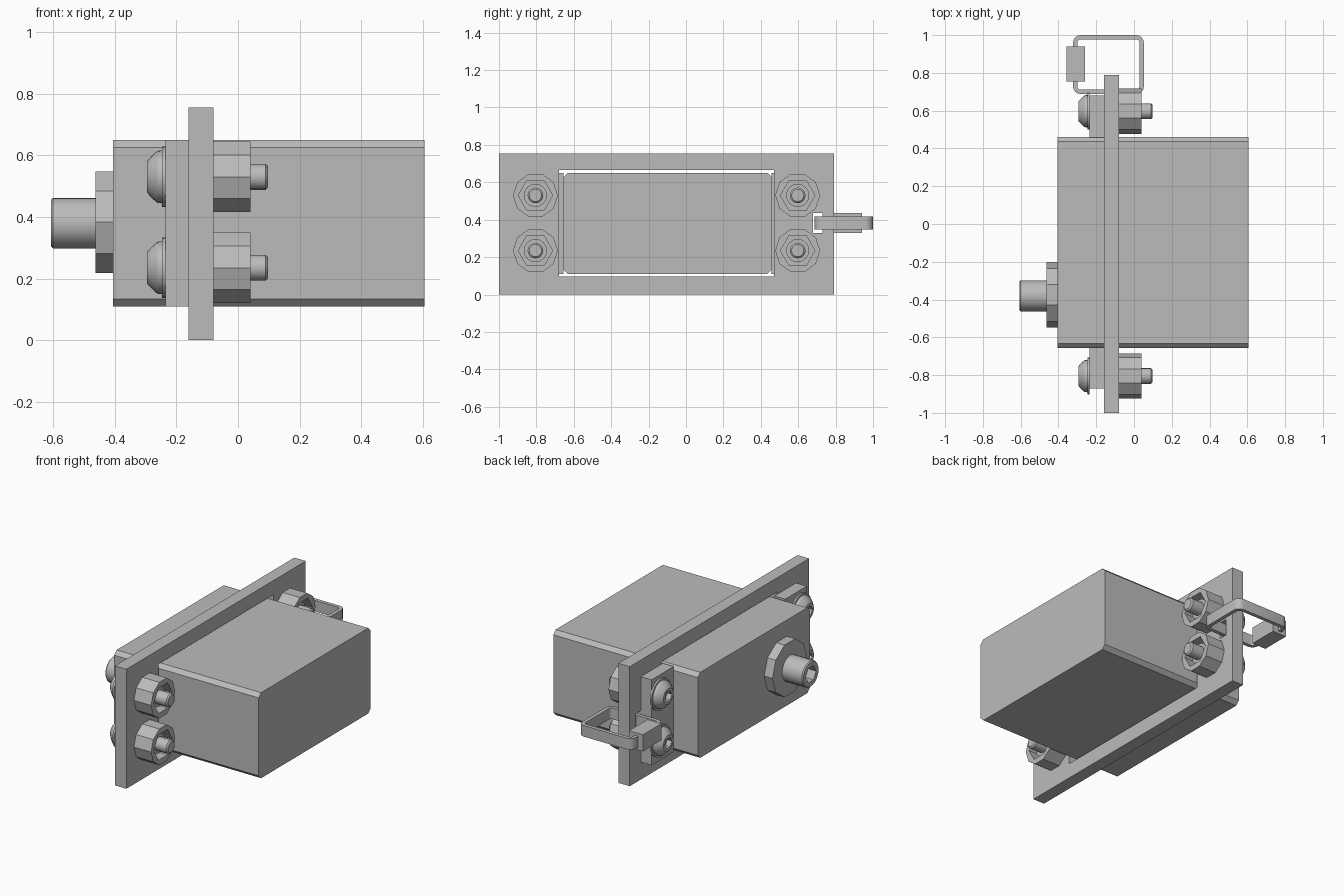
import bpy, bmesh
from math import sin, cos, pi, radians

cube = bpy.data.objects.get("Cube")
if cube:
    bpy.data.objects.remove(cube, do_unlink=True)

grey = bpy.data.materials.new("plain grey")
grey.use_nodes = True
COLOUR = (0.5, 0.5, 0.5, 1)
grey.diffuse_color = COLOUR
grey.node_tree.nodes["Principled BSDF"].inputs["Base Color"].default_value = COLOUR


def finish(name, bm):
    bmesh.ops.recalc_face_normals(bm, faces=bm.faces)
    mesh = bpy.data.meshes.new(name)
    bm.to_mesh(mesh)
    bm.free()
    mesh.materials.append(grey)
    obj = bpy.data.objects.new(name, mesh)
    bpy.context.collection.objects.link(obj)
    return obj


def activate(obj):
    bpy.ops.object.select_all(action='DESELECT')
    obj.select_set(True)
    bpy.context.view_layer.objects.active = obj


def smooth(obj):
    activate(obj)
    bpy.ops.object.shade_smooth_by_angle(angle=radians(30))


def box(name, x, y, z, chamfer=0):
    """Box from (min, max) ranges; chamfer cuts the edges running along x."""
    bm = bmesh.new()
    bmesh.ops.create_cube(bm, size=1)
    for v in bm.verts:
        v.co = [r[0] if c < 0 else r[1] for c, r in zip(v.co, (x, y, z))]
    if chamfer:
        edges = [e for e in bm.edges
                 if abs(e.verts[0].co.x - e.verts[1].co.x) > 0.01]
        bmesh.ops.bevel(bm, geom=edges, offset=chamfer, segments=1, affect='EDGES')
    return finish(name, bm)


def turned(name, profile, sides, y, z):
    """Solid turned around an axis along x from (x, radius) points."""
    bm = bmesh.new()
    rings = [[bm.verts.new((x, y + r * cos(2 * pi * i / sides),
                            z + r * sin(2 * pi * i / sides)))
              for i in range(sides)] for x, r in profile]
    for a, b in zip(rings, rings[1:]):
        for i in range(sides):
            j = (i + 1) % sides
            bm.faces.new((a[i], a[j], b[j], b[i]))
    bm.faces.new(rings[0])
    bm.faces.new(rings[-1])
    return finish(name, bm)


def cut(obj, cutter):
    mod = obj.modifiers.new("cut", 'BOOLEAN')
    mod.operation = 'DIFFERENCE'
    mod.solver = 'EXACT'
    mod.object = cutter
    activate(obj)
    bpy.ops.object.modifier_apply(modifier=mod.name)
    bpy.data.objects.remove(cutter, do_unlink=True)


# Mounting plate with the body window and the slot for the clip
plate = box("mounting_plate", (-0.16, -0.08), (-1, 0.79), (0, 0.755))
cut(plate, box("window_cutter", (-0.3, 0.1), (-0.68, 0.47), (0.095, 0.665)))
cut(plate, box("slot_cutter", (-0.3, 0.1), (0.68, 0.73), (0.33, 0.435)))

# Body and its two mounting ears
box("body", (-0.405, 0.605), (-0.657, 0.46), (0.11, 0.65), 0.024)
box("right_ear", (-0.235, -0.16), (-0.87, -0.655), (0.11, 0.65))
box("left_ear", (-0.235, -0.16), (0.458, 0.68), (0.11, 0.65))

# Four bolts with washers, domed heads and recessed nuts
for side, y in (("right", -0.805), ("left", 0.597)):
    for level, z in (("lower", 0.235), ("upper", 0.53)):
        tag = f"{side}_{level}_"
        smooth(turned(tag + "washer", [(-0.246, 0.098), (-0.235, 0.098)], 24, y, z))
        head = turned(tag + "bolt_head",
                      [(-0.295, 0.05), (-0.288, 0.06), (-0.275, 0.073),
                       (-0.262, 0.084), (-0.246, 0.086)], 24, y, z)
        cut(head, turned("key_cutter", [(-0.32, 0.035), (-0.262, 0.035)], 6, y, z))
        smooth(head)
        nut = turned(tag + "nut_cup", [(-0.08, 0.12), (0.04, 0.12)], 10, y, z)
        cut(nut, turned("nut_cutter", [(-0.03, 0.092), (0.08, 0.092)], 6, y, z))
        smooth(turned(tag + "collar", [(-0.04, 0.062), (0.01, 0.062)], 16, y, z))
        smooth(turned(tag + "bolt_end", [(-0.04, 0.042), (0.09, 0.042), (0.098, 0.033)],
                      16, y, z))

# Output flange and hollow socket screw
turned("output_flange", [(-0.463, 0.173), (-0.4, 0.173)], 10, -0.375, 0.383)
screw = turned("output_screw", [(-0.607, 0.076), (-0.6, 0.082), (-0.46, 0.082)],
               24, -0.38, 0.38)
cut(screw, turned("socket_cutter", [(-0.65, 0.052), (-0.53, 0.052)], 6, -0.38, 0.38))
smooth(screw)


# Flat band clip looped through the plate
def rounded_loop(bm, inset, z):
    x0, x1, y0, y1 = -0.323 + inset, 0.052 - inset, 0.688 + inset, 1 - inset
    r = 0.04 - inset
    centres = ((x1 - r, y1 - r), (x0 + r, y1 - r), (x0 + r, y0 + r), (x1 - r, y0 + r))
    return [bm.verts.new((cx + r * cos(pi / 2 * (q + k / 4)),
                          cy + r * sin(pi / 2 * (q + k / 4)), z))
            for q, (cx, cy) in enumerate(centres) for k in range(5)]


bm = bmesh.new()
loops = [rounded_loop(bm, *spec)
         for spec in ((0, 0.347), (0, 0.417), (0.023, 0.417), (0.023, 0.347))]
for a, b in zip(loops, loops[1:] + loops[:1]):
    for i in range(len(a)):
        j = (i + 1) % len(a)
        bm.faces.new((a[i], a[j], b[j], b[i]))
smooth(finish("band_clip", bm))

# Clasp block on the band
box("clip_clasp", (-0.357, -0.26), (0.755, 0.94), (0.33, 0.435))
